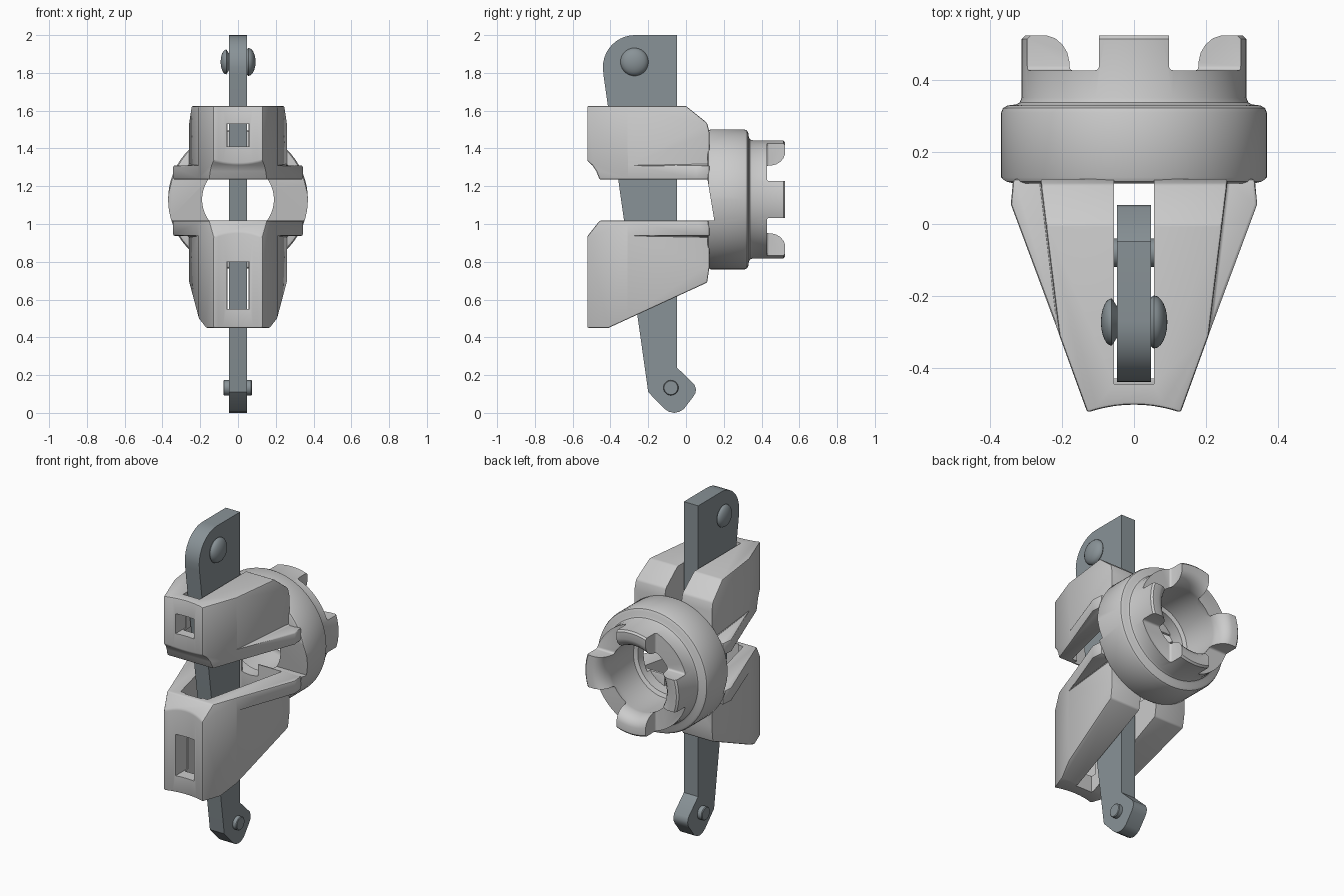
import bpy, bmesh, math
from mathutils import Matrix, Vector

if "Cube" in bpy.data.objects:
    bpy.data.objects.remove(bpy.data.objects["Cube"])

CZ = 1.13   # height of the socket axis


def make(name, bm):
    bmesh.ops.remove_doubles(bm, verts=bm.verts, dist=1e-5)
    bmesh.ops.recalc_face_normals(bm, faces=bm.faces)
    me = bpy.data.meshes.new(name)
    bm.to_mesh(me)
    bm.free()
    ob = bpy.data.objects.new(name, me)
    bpy.context.collection.objects.link(ob)
    return ob


def prism(name, pts, lo, hi, axis):
    """Extrude a 2D outline: (y, z) along x, or (x, y) along z."""
    bm = bmesh.new()
    at = (lambda p: (lo, p[0], p[1])) if axis == 'x' else (lambda p: (p[0], p[1], lo))
    f = bm.faces.new([bm.verts.new(at(p)) for p in pts])
    ext = bmesh.ops.extrude_face_region(bm, geom=[f])
    d = hi - lo
    bmesh.ops.translate(bm, vec=(d, 0, 0) if axis == 'x' else (0, 0, d),
                        verts=[v for v in ext['geom'] if isinstance(v, bmesh.types.BMVert)])
    return make(name, bm)


def sym(pts):
    return pts + [(-x, y) for x, y in reversed(pts) if abs(x) > 1e-6]


def box(name, x0, x1, y0, y1, z0, z1):
    return prism(name, [(x0, y0), (x1, y0), (x1, y1), (x0, y1)], z0, z1, 'z')


def lathe(name, prof, axis, centre, segs=72, closed=True):
    """Spin an (r, along-axis) outline about x or y."""
    bm = bmesh.new()
    at = (lambda r, a: (r, a, 0)) if axis == 'y' else (lambda r, a: (a, r, 0))
    vs = [bm.verts.new(at(*p)) for p in prof]
    n = len(vs)
    es = [bm.edges.new((vs[i], vs[(i + 1) % n])) for i in range(n if closed else n - 1)]
    bmesh.ops.spin(bm, geom=vs + es, cent=(0, 0, 0), steps=segs, angle=2 * math.pi,
                   axis=(0, 1, 0) if axis == 'y' else (1, 0, 0))
    bmesh.ops.translate(bm, vec=centre, verts=bm.verts)
    return make(name, bm)


def apply(ob, mod):
    bpy.context.view_layer.objects.active = ob
    bpy.ops.object.modifier_apply(modifier=mod.name)


def boolean(ob, other, op):
    m = ob.modifiers.new('bool', 'BOOLEAN')
    m.operation, m.solver, m.object = op, 'EXACT', other
    apply(ob, m)
    bpy.data.objects.remove(other)


def bevel(ob, w, segs=2):
    m = ob.modifiers.new('bevel', 'BEVEL')
    m.width, m.segments, m.limit_method = w, segs, 'ANGLE'
    m.angle_limit = math.radians(30)
    apply(ob, m)


def smooth(ob, deg=32):
    bpy.ops.object.select_all(action='DESELECT')
    ob.select_set(True)
    bpy.context.view_layer.objects.active = ob
    bpy.ops.object.shade_smooth_by_angle(angle=math.radians(deg))


# Jaws: plan outline crossed with a side profile, then hollowed
front = [(0.13 * i / 5, -0.503 - 0.022 * (i / 5) ** 2) for i in range(6)]
body_plan = sym(front + [(0.208, -0.31), (0.262, 0.13)])
flange_plan = sym([(0.19, -0.357), (0.343, 0.055), (0.336, 0.13)])
pocket_plan = sym([(0.09, -0.42), (0.215, 0.112)])


def jaw(name, side, flange, slot_front, window, pocket):
    ob = prism(name, body_plan, 0.3, 1.8, 'z')
    boolean(ob, prism('wing', flange_plan, *flange, 'z'), 'UNION')
    boolean(ob, prism('side', side, -0.6, 0.6, 'x'), 'INTERSECT')
    bevel(ob, 0.008)
    boolean(ob, prism('pocket', pocket_plan, *pocket, 'z'), 'DIFFERENCE')
    boolean(ob, box('slot', -0.056, 0.056, slot_front, 0.2, 0.3, 1.8), 'DIFFERENCE')
    boolean(ob, box('window', -0.062, 0.062, -0.6, slot_front + 0.03, *window), 'DIFFERENCE')
    smooth(ob)


jaw('upper_jaw',
    [(-0.53, 1.625), (0, 1.625), (0.112, 1.535), (0.125, 1.48), (0.125, 1.235),
     (-0.457, 1.235), (-0.475, 1.28), (-0.495, 1.31), (-0.53, 1.34)],
    (1.2, 1.31), -0.445, (1.41, 1.53), (1.1, 1.40))
jaw('lower_jaw',
    [(-0.53, 0.45), (-0.41, 0.45), (0.112, 0.69), (0.125, 0.78), (0.125, 1.018),
     (-0.457, 1.018), (-0.53, 0.925)],
    (0.937, 1.1), -0.43, (0.55, 0.80), (0.84, 1.1))

# Round socket with a four-toothed crown
socket = lathe('socket_ring', [
    (0.19, 0.113), (0.352, 0.113), (0.364, 0.118), (0.37, 0.13), (0.37, 0.31),
    (0.365, 0.323), (0.352, 0.33), (0.328, 0.333), (0.318, 0.339), (0.313, 0.352),
    (0.313, 0.515), (0.303, 0.525), (0.262, 0.525), (0.24, 0.517), (0.222, 0.5),
    (0.21, 0.478), (0.204, 0.45), (0.204, 0.43), (0.212, 0.39), (0.212, 0.2),
    (0.19, 0.19)], 'y', (0, 0, CZ))
for sx in (-1, 1):
    for sz in (-1, 1):
        xs = sorted((sx * 0.097, sx * 0.5))
        zs = sorted((CZ + sz * 0.097, CZ + sz * 0.5))
        gap = box('gap', *xs, 0.428, 0.7, *zs)
        bevel(gap, 0.012, 3)
        boolean(socket, gap, 'DIFFERENCE')
# sloping relief in the opening between the jaws
boolean(socket, prism('relief', [(0.05, 1.018), (0.15, 1.018), (0.113, 1.24), (0.05, 1.24)],
                      -0.5, 0.5, 'x'), 'DIFFERENCE')
smooth(socket)

# Wedge plate with rounded head and hooked foot
arc = [(-0.27 - 0.17 * math.sin(t), 1.83 + 0.17 * math.cos(t))
       for t in [i * math.pi / 20 for i in range(11)]]
foot = [(-0.437, 1.79), (-0.2, 0.11), (-0.115, 0.022), (-0.09, 0.006), (-0.062, 0.0),
        (-0.035, 0.006), (-0.012, 0.02), (0.038, 0.085), (0.05, 0.105), (0.053, 0.125),
        (0.045, 0.15), (-0.048, 0.24), (-0.048, 2.0)]
wedge = prism('wedge_plate', arc + foot, -0.048, 0.048, 'x')

# Domed rivet through the top, plain pin through the foot
dome = [(0.074 * math.cos(t), 0.055 + 0.038 * math.sin(t))
        for t in [i * math.pi / 12 for i in range(7)]]
tail = [(0.066 * math.cos(t), -0.062 - 0.03 * math.sin(t))
        for t in [i * math.pi / 12 for i in range(6, -1, -1)]]
rivet = lathe('rivet', [(0, -0.092)] + tail[1:] + [(0.045, -0.048), (0.045, 0.048), (0.068, 0.048)]
              + dome[:-1] + [(0, 0.093)], 'x', (0, -0.273, 1.858), 36, False)
pin = lathe('foot_pin', [(0, -0.078), (0.036, -0.078), (0.04, -0.074), (0.04, 0.07),
                         (0.036, 0.074), (0, 0.074)], 'x', (0, -0.08, 0.133), 28, False)

steel = bpy.data.materials.new('wedge_steel')
steel.diffuse_color = (0.25, 0.29, 0.31, 1)
steel.use_nodes = True
steel.node_tree.nodes["Principled BSDF"].inputs["Base Color"].default_value = steel.diffuse_color
for ob in (wedge, rivet, pin):
    smooth(ob)
    ob.data.materials.append(steel)
